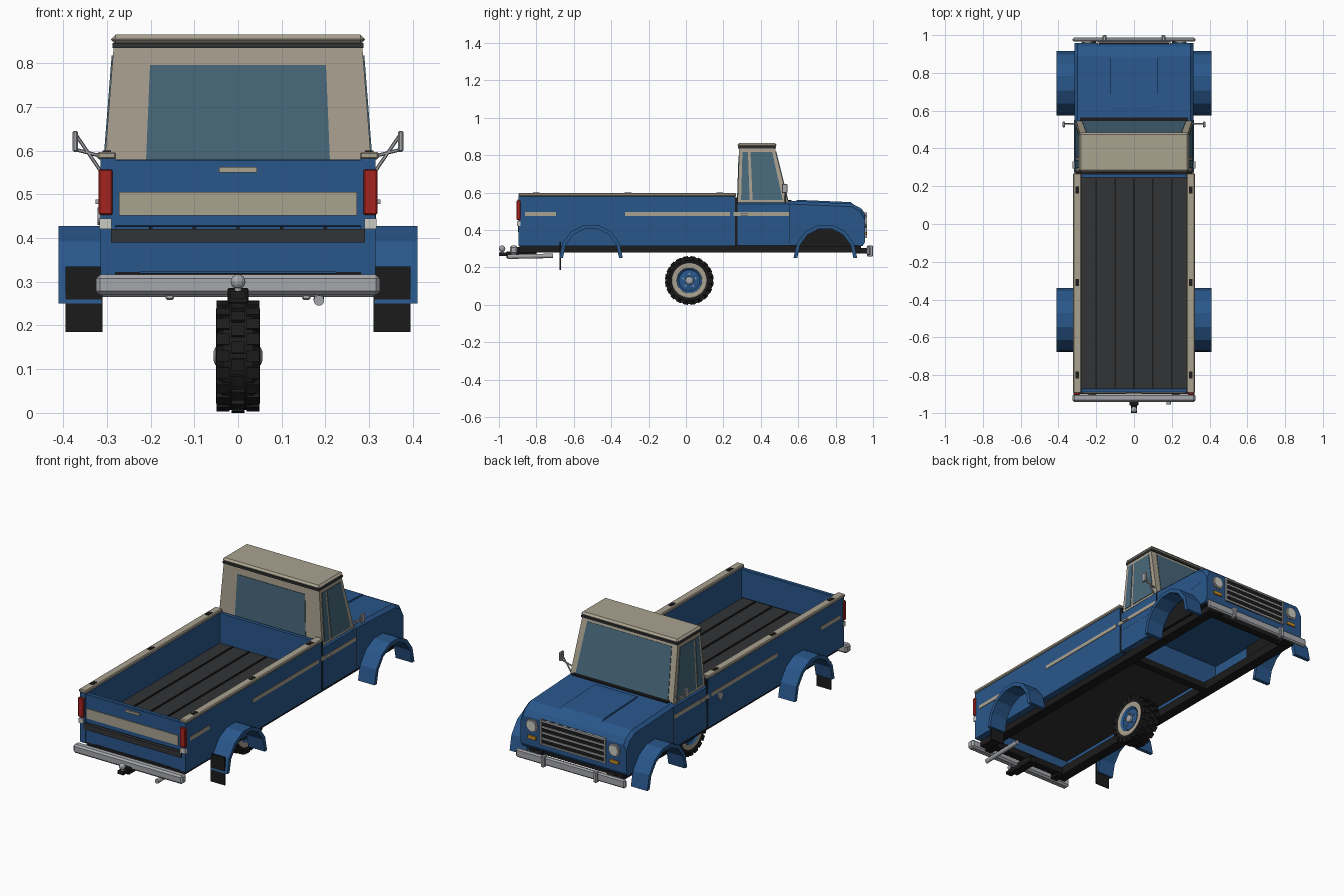
import bpy, bmesh
from math import pi, sin, cos
from mathutils import Vector, Matrix

if "Cube" in bpy.data.objects:
    bpy.data.objects.remove(bpy.data.objects["Cube"])

def mat(name, r, g, b):
    m = bpy.data.materials.new(name)
    m.diffuse_color = (r, g, b, 1)
    m.use_nodes = True
    m.node_tree.nodes["Principled BSDF"].inputs["Base Color"].default_value = m.diffuse_color
    return m

BLUE = mat("blue_paint", .022, .095, .26)
CREAM = mat("cream_paint", .40, .36, .28)
GLASS = mat("glass", .065, .14, .195)
DARK = mat("dark_liner", .032, .033, .037)
BLACK = mat("black_rubber", .012, .011, .011)
CHROME = mat("chrome", .38, .39, .41)
RED = mat("red_lens", .38, .017, .013)
AMBER = mat("amber_lens", .6, .27, .02)
WHITE = mat("white_lens", .6, .6, .55)

def finish(bm, name, m):
    bmesh.ops.recalc_face_normals(bm, faces=bm.faces)
    me = bpy.data.meshes.new(name)
    bm.to_mesh(me)
    bm.free()
    me.materials.append(m)
    ob = bpy.data.objects.new(name, me)
    bpy.context.collection.objects.link(ob)
    return ob

def box(name, x, y, z, m, bevel=0):
    bm = bmesh.new()
    bmesh.ops.create_cube(bm, size=1)
    for v in bm.verts:
        v.co = [r[0] if c < 0 else r[1] for c, r in zip(v.co, (x, y, z))]
    if bevel:
        bmesh.ops.bevel(bm, geom=bm.edges[:], offset=bevel, segments=1, affect='EDGES')
    return finish(bm, name, m)

def both(name, x, y, z, m, bevel=0):
    box(name + "_right", x, y, z, m, bevel)
    box(name + "_left", (-x[1], -x[0]), y, z, m, bevel)

def prism(name, pts, x0, x1, m, chamfer=0):
    """Extrude a (y, z) outline along x, optionally chamfering the upper side edges."""
    bm = bmesh.new()
    f = bm.faces.new([bm.verts.new((x0, y, z)) for y, z in pts])
    r = bmesh.ops.extrude_face_region(bm, geom=[f])
    for v in r["geom"]:
        if isinstance(v, bmesh.types.BMVert):
            v.co.x = x1
    if chamfer:
        es = [e for e in bm.edges if e.verts[0].co.x == e.verts[1].co.x
              and all(v.co.z > .48 for v in e.verts)]
        bmesh.ops.bevel(bm, geom=es, offset=chamfer, segments=1, affect='EDGES')
    return finish(bm, name, m)

def rod(name, a, b, r, m, n=12):
    a, b = Vector(a), Vector(b)
    bm = bmesh.new()
    q = (b - a).to_track_quat('Z', 'Y').to_matrix().to_4x4()
    bmesh.ops.create_cone(bm, cap_ends=True, segments=n, radius1=r, radius2=r, depth=(b - a).length,
                          matrix=Matrix.Translation((a + b) / 2) @ q)
    return finish(bm, name, m)

def lathe(name, prof, centre, m, n=28):
    """Revolve an (x, radius) outline around the x axis."""
    bm = bmesh.new()
    rings = [[bm.verts.new((x + centre[0], centre[1] + r * sin(2 * pi * i / n), centre[2] + r * cos(2 * pi * i / n)))
              for i in range(n)] for x, r in prof]
    for a, b in zip(rings, rings[1:]):
        for i in range(n):
            bm.faces.new((a[i], a[(i + 1) % n], b[(i + 1) % n], b[i]))
    bm.faces.new(rings[0])
    bm.faces.new(rings[-1])
    return finish(bm, name, m)

def arc(cy, cz, r, n=7):
    return [(cy - r * cos(pi * i / n), cz + r * sin(pi * i / n)) for i in range(n + 1)]

# Cargo bed
both("bed_side", (.28, .315), (-.895, .262), (.315, .582), BLUE)
both("bed_rail", (.279, .322), (-.895, .268), (.58, .597), CREAM, .004)
for i, y in enumerate((-.8, -.31, .18)):
    both(f"stake_pocket_{i}", (.291, .31), (y - .018, y + .018), (.59, .6), BLACK)
box("bed_floor", (-.29, .29), (-.899, .262), (.39, .42), DARK)
for i in range(5):
    x = (i - 2) * .1
    box(f"floor_rib_{i}", (x - .004, x + .004), (-.87, .24), (.415, .425), BLACK)
box("bed_front_wall", (-.285, .285), (.245, .264), (.32, .58), BLUE)

# Tailgate and tail lights
box("tailgate", (-.287, .287), (-.893, -.87), (.425, .58), BLUE, .003)
box("tailgate_band", (-.272, .272), (-.898, -.89), (.452, .505), CREAM)
box("tailgate_handle", (-.043, .043), (-.901, -.89), (.55, .562), CREAM)
box("rear_valance", (-.29, .29), (-.893, -.87), (.322, .392), BLUE)
both("tail_light", (.287, .319), (-.906, -.885), (.453, .557), RED, .003)
both("reverse_light", (.289, .317), (-.904, -.885), (.42, .445), WHITE)

# Cab lower body and bonnet
prism("front_body", [(.275, .44), (.275, .555), (.56, .555), (.89, .54), (.94, .513), (.957, .485),
                     (.957, .335), (.945, .315), (.92, .315), (.92, .44)], -.315, .315, BLUE, .016)
skirt = [(.275, .445), (.275, .317), (.587, .317)] + arc(.745, .255, .162)[1:-1] + [
    (.903, .317), (.945, .317), (.945, .445)]
for s, side in ((1, "right"), (-1, "left")):
    prism("lower_skirt_" + side, skirt, s * .295, s * .3145, BLUE)
both("wheel_well", (.285, .3), (.56, .93), (.31, .45), BLACK)
box("firewall", (-.3, .3), (.275, .3), (.32, .45), BLUE)
prism("bonnet_bulge", [(.59, .545), (.59, .559), (.62, .56), (.88, .549), (.905, .53)], -.125, .125, BLUE)
box("windscreen_cowl", (-.285, .285), (.545, .565), (.55, .561), BLACK)

# Cab upper with glass laid on each face
B = [Vector(p) for p in ((-.308, .275, .535), (.308, .275, .535), (.308, .55, .535), (-.308, .55, .535))]
T = [Vector(p) for p in ((-.284, .285, .842), (.284, .285, .842), (.284, .474, .842), (-.284, .474, .842))]
bm = bmesh.new()
vs = [bm.verts.new(p) for p in B + T]
for i in range(4):
    j = (i + 1) % 4
    bm.faces.new((vs[i], vs[j], vs[j + 4], vs[i + 4]))
bm.faces.new(vs[:4])
bm.faces.new(vs[4:])
finish(bm, "cab_upper", CREAM)

def pane(name, side, bottom, top, v0, v1):
    a, b, d, c = B[side], B[(side + 1) % 4], T[side], T[(side + 1) % 4]
    n = (b - a).cross(d - a).normalized() * .003
    pt = lambda u, v: a.lerp(b, u).lerp(d.lerp(c, u), v)
    q = [pt(bottom[0], v0), pt(bottom[1], v0), pt(top[1], v1), pt(top[0], v1)]
    bm = bmesh.new()
    lo = [bm.verts.new(p - n) for p in q]
    hi = [bm.verts.new(p + n) for p in q]
    bm.faces.new(hi)
    bm.faces.new(lo)
    for i in range(4):
        j = (i + 1) % 4
        bm.faces.new((lo[i], lo[j], hi[j], hi[i]))
    finish(bm, name, GLASS)

pane("rear_window", 0, (.155, .845), (.15, .85), .12, .85)
pane("windscreen", 2, (.05, .95), (.06, .94), .08, .93)
pane("quarter_glass_right", 1, (.07, .24), (.09, .24), .08, .92)
pane("door_glass_right", 1, (.30, .90), (.31, .90), .08, .92)
pane("quarter_glass_left", 3, (.76, .93), (.76, .91), .08, .92)
pane("door_glass_left", 3, (.10, .70), (.10, .69), .08, .92)
box("drip_rail", (-.287, .287), (.278, .482), (.835, .846), DARK)
box("roof", (-.29, .29), (.275, .485), (.843, .865), CREAM, .01)

# Side trim, door seams, handles, filler cap
for i, (y0, y1) in enumerate(((-.86, -.695), (-.325, .235), (.255, .55))):
    both(f"side_stripe_{i}", (.31, .3175), (y0, y1), (.475, .495), CREAM)
both("cab_gap", (.28, .311), (.26, .278), (.32, .575), BLACK)
both("door_seam", (.31, .3155), (.553, .557), (.33, .54), BLACK)
both("door_handle", (.312, .326), (.295, .33), (.478, .488), CHROME)
rod("filler_cap", (-.31, .16, .45), (-.321, .16, .45), .02, CHROME, 14)

# Mirrors
for s, side in ((1, "right"), (-1, "left")):
    box("mirror_" + side, sorted((s * .366, s * .378)), (.512, .542), (.597, .645), CHROME, .003)
    rod("mirror_arm_upper_" + side, (s * .37, .53, .635), (s * .305, .53, .54), .004, CHROME, 6)
    rod("mirror_arm_lower_" + side, (s * .37, .53, .602), (s * .305, .53, .585), .004, CHROME, 6)

# Wheel arch flares and rear mud flaps
for end, cy in (("front", .745), ("rear", -.508)):
    ring = arc(cy, .25, .17) + arc(cy, .25, .15)[::-1]
    ring = [(y, .25 + (z - .25) * 1.07) for y, z in ring]
    for s, side in ((1, "right"), (-1, "left")):
        prism(f"{end}_flare_{side}", ring, s * .312, s * .41, BLUE)
both("mud_flap", (.31, .394), (-.676, -.669), (.185, .335), BLACK)

# Grille and lamps
box("grille", (-.19, .19), (.94, .961), (.36, .492), BLACK)
for i in range(5):
    z = .364 + i * .031
    box(f"grille_bar_{i}", (-.19, .19), (.95, .966), (z - .004, z + .004), CHROME)
both("grille_end", (.185, .194), (.95, .967), (.358, .494), CHROME)
for s, side in ((1, "right"), (-1, "left")):
    rod("headlight_bezel_" + side, (s * .245, .94, .445), (s * .245, .963, .445), .034, CHROME, 16)
    rod("headlight_" + side, (s * .245, .95, .445), (s * .245, .968, .445), .027, WHITE, 16)
both("turn_signal", (.22, .27), (.95, .964), (.372, .39), AMBER)

# Bumpers, hitch and exhaust
box("front_bumper", (-.325, .325), (.965, .987), (.265, .311), CHROME, .007)
both("bumper_guard", (.146, .166), (.968, 1.0), (.258, .318), CHROME, .004)
both("front_bumper_bracket", (.2, .24), (.9, .97), (.275, .305), BLACK)
box("rear_bumper", (-.325, .325), (-.942, -.9), (.27, .316), CHROME, .009)
both("rear_bumper_bracket", (.2, .24), (-.91, -.85), (.275, .31), BLACK)
box("hitch_receiver", (-.024, .024), (-.96, -.8), (.25, .286), BLACK, .003)
box("hitch_tongue", (-.017, .017), (-1.0, -.93), (.262, .279), BLACK)
rod("hitch_post", (0, -.983, .275), (0, -.983, .295), .008, CHROME)
bm = bmesh.new()
bmesh.ops.create_uvsphere(bm, u_segments=12, v_segments=8, radius=.017, matrix=Matrix.Translation((0, -.983, .3)))
finish(bm, "hitch_ball", CHROME)
rod("exhaust_pipe", (.185, -.955, .257), (.185, -.71, .262), .012, CHROME)

# Chassis
both("frame_rail", (.225, .28), (-.89, .935), (.28, .325), BLACK)
for i, y in enumerate((-.86, .28, .9)):
    box(f"cross_member_{i}", (-.26, .26), (y - .02, y + .02), (.285, .32), BLACK)

# Loose wheel standing under the truck
C = Vector((0, .018, .13))
lathe("tyre", [(.036, .08), (.046, .092), (.05, .108), (.034, .123), (-.034, .123), (-.05, .108),
               (-.046, .092), (-.036, .08)], C, BLACK)
bm = bmesh.new()
for i in range(20):
    for k, x in enumerate((-.034, 0, .034)):
        a = 2 * pi * (i + (k % 2) * .5) / 20
        M = Matrix.Translation(C) @ Matrix.Rotation(a, 4, 'X') @ Matrix.Translation((x, 0, .121 - abs(x) * .1))
        bmesh.ops.create_cube(bm, size=1, matrix=M @ Matrix.Diagonal((.03, .027, .018, 1)))
finish(bm, "tread_blocks", BLACK)
for s, side in ((1, "outer"), (-1, "inner")):
    lathe(f"whitewall_{side}", [(s * .03, .094), (s * .0475, .094), (s * .05, .088), (s * .048, .068), (s * .034, .064)], C, CREAM)
    lathe(f"wheel_disc_{side}", [(s * .03, .067), (s * .049, .067), (s * .04, .056), (s * .044, .03), (s * .044, .02)], C, BLUE)
    lathe(f"hub_cap_{side}", [(s * .04, .022), (s * .052, .02), (s * .056, .01)], C, CHROME, 14)
    for i in range(5):
        p = C + Vector((s * .04, .035 * sin(i * 2 * pi / 5), .035 * cos(i * 2 * pi / 5)))
        rod(f"lug_nut_{side}_{i}", p, p + Vector((s * .01, 0, 0)), .005, CHROME, 6)
